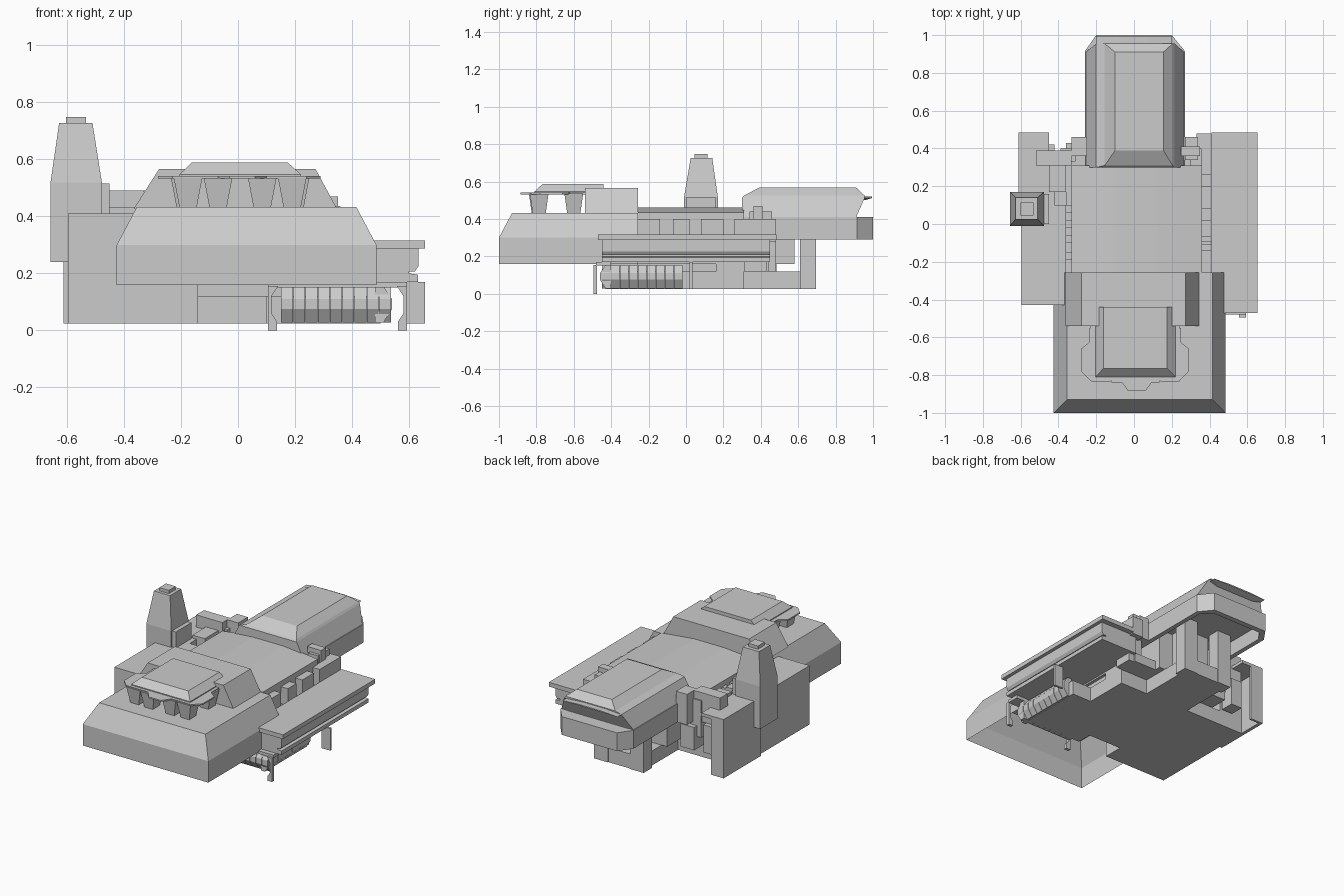
import bpy, bmesh, math

def make(name, verts, faces):
    me = bpy.data.meshes.new(name)
    me.from_pydata(verts, [], faces)
    bm = bmesh.new()
    bm.from_mesh(me)
    bmesh.ops.recalc_face_normals(bm, faces=bm.faces)
    bm.to_mesh(me)
    bm.free()
    ob = bpy.data.objects.new(name, me)
    bpy.context.collection.objects.link(ob)
    return ob

def skin(name, rings, bottom=True, top=True):
    n = len(rings[0])
    verts = [p for r in rings for p in r]
    faces = [(k*n+i, k*n+(i+1) % n, (k+1)*n+(i+1) % n, (k+1)*n+i)
             for k in range(len(rings)-1) for i in range(n)]
    if bottom:
        faces.append(tuple(range(n)))
    if top:
        faces.append(tuple((len(rings)-1)*n+i for i in range(n)))
    return make(name, verts, faces)

def loft(name, rects, **kw):
    """Stacked rectangles: (x0, x1, y0, y1, z)."""
    return skin(name, [[(a, c, z), (b, c, z), (b, d, z), (a, d, z)]
                       for a, b, c, d, z in rects], **kw)

def box(name, x0, x1, y0, y1, z0, z1):
    return loft(name, [(x0, x1, y0, y1, z0), (x0, x1, y0, y1, z1)])

def prism(name, poly, z0, z1):
    return skin(name, [[(x, y, z) for x, y in poly] for z in (z0, z1)])

def extrude_y(name, prof, y0, y1):
    return skin(name, [[(x, y, z) for x, z in prof] for y in (y0, y1)])

def extrude_x(name, prof, x0, x1):
    return skin(name, [[(x, y, z) for y, z in prof] for x in (x0, x1)])

# Front hull, an open-bottomed shell, with raised block behind the bridge
loft("front_hull", [(-.425, .485, -1, -.257, .16), (-.425, .485, -1, -.257, .30),
                    (-.355, .415, -.93, -.257, .432)], bottom=False)
loft("raised_block", [(-.362, .344, -.54, -.257, .425), (-.362, .344, -.54, -.257, .432),
                      (-.277, .272, -.54, -.257, .565)])

# Bridge: roof, visor plate and tapered window piers
loft("bridge_roof", [(-.205, .22, -.81, -.44, .535), (-.205, .22, -.81, -.44, .547),
                     (-.162, .175, -.765, -.44, .588)])
prism("bridge_visor", [(-.23, -.54), (-.23, -.62), (-.28, -.66), (-.28, -.78), (-.23, -.83),
                       (-.07, -.83), (-.03, -.885), (.06, -.885), (.1, -.83), (.24, -.83),
                       (.29, -.78), (.29, -.66), (.24, -.62), (.24, -.54)], .532, .541)
for i, (x, y) in enumerate([(-.175, -.785), (-.07, -.79), (.085, -.79), (.19, -.785),
                            (-.185, -.6), (.2, -.6)]):
    loft(f"bridge_pier_{i}", [(x-.03, x+.03, y-.035, y+.035, .43),
                              (x-.05, x+.05, y-.05, y+.05, .535)])

# Middle deck with a shallow faceted top, and side teeth
extrude_y("middle_deck", [(-.33, .16), (.36, .16), (.36, .435), (.2, .452), (.12, .46),
                          (-.1, .46), (-.2, .452), (-.33, .435)], -.257, .31)
for i, (y0, y1) in enumerate([(-.257, -.14), (-.07, .02), (.08, .2), (.26, .40)]):
    box(f"right_tooth_{i}", .355, .41, y0, y1, .29, .40)
for i, y in enumerate([-.2, -.15, -.10, .14]):
    box(f"right_rib_{i}", .355, .41, y-.01, y+.01, .17, .30)
for i, y in enumerate([-.17, -.08, 0, .08]):
    box(f"left_tooth_{i}", -.36, -.325, y-.02, y+.02, .2, .40)

# Rear cabin: hollow lower band with clipped corners, overhanging roof
prism("cabin_band", [(-.26, .3), (-.26, .915), (-.2, 1), (.2, 1), (.27, .915), (.27, .3),
                     (.24, .3), (.24, .9), (.18, .965), (-.18, .965), (-.23, .9), (-.23, .3)],
      .29, .41)
loft("cabin_roof", [(-.255, .265, .3, .91, .385), (-.255, .265, .3, .91, .41),
                    (-.2, .215, .3, .955, .512), (-.155, .205, .31, .955, .525),
                    (-.1, .155, .39, .91, .567)])
prism("cabin_rear_sill", [(-.25, .88), (-.2, .99), (.2, .99), (.26, .88)], .395, .408)
loft("cabin_rear_peak", [(-.14, .14, .9, .955, .5), (-.2, .2, .9, .995, .512),
                         (-.08, .08, .9, .995, .52)])

# Lower base and the legs holding the cabin
prism("base_plate", [(-.595, -.43), (-.14, -.43), (-.14, -.3), (.1, -.3), (.1, -.40),
                     (.5, -.40), (.5, .02), (.36, .02), (.36, .31), (.16, .31), (.16, .69),
                     (-.16, .69), (-.16, .31), (-.595, .31)], .025, .12)
box("base_core", -.36, .34, -.26, .31, .1, .2)
for i, x in enumerate((-.13, .13)):
    box(f"cabin_leg_{i}", x-.05, x+.05, .61, .695, .025, .39)
box("cabin_front_support", -.2, .2, .31, .48, .12, .39)
box("cabin_middle_support", -.1, .1, .48, .58, .16, .39)
box("base_step", .1, .36, .16, .44, .12, .18)

# Left side block with hollow rear bay
box("left_block", -.595, -.36, -.43, .1, .025, .41)
box("left_inner_block", -.36, -.14, -.43, -.25, .025, .17)
box("left_block_rear", -.595, -.42, .1, .31, .025, .41)
box("left_outer_wall", -.612, -.59, .1, .485, .025, .41)
box("left_bay_roof", -.612, -.45, .1, .485, .39, .41)
box("left_bay_end", -.612, -.52, .47, .485, .025, .41)
for i, b in enumerate([(-.52, -.33, .31, .39, .3, .49), (-.39, -.31, .33, .40, .2, .44),
                       (-.33, -.25, .36, .46, .29, .49), (-.45, -.36, .17, .31, .32, .43),
                       (-.50, -.42, .33, .42, .12, .30), (-.36, -.26, .31, .43, .12, .27)]):
    box(f"left_machinery_{i}", *b)

# Tapered tower with cap
loft("tower", [(-.657, -.477, -.01, .17, .24), (-.657, -.477, -.01, .17, .518),
               (-.627, -.51, .025, .14, .727)])
box("tower_cap", -.602, -.532, .045, .115, .72, .748)
box("tower_bracket", -.49, -.45, 0, .16, .40, .515)

# Right side platform and stepped stack beneath it
box("right_platform", .41, .655, -.47, .485, .288, .316)
extrude_y("right_stack", [(.36, .17), (.63, .17), (.63, .195), (.6, .20), (.6, .207),
                          (.62, .207), (.632, .225), (.632, .288), (.36, .288)], -.45, .45)
for i, b in enumerate([(.25, .35, .36, .41, .38, .47), (.27, .34, .34, .46, .29, .44),
                       (.33, .41, .40, .48, .28, .40), (.3, .4, .31, .43, .12, .29)]):
    box(f"right_machinery_{i}", *b)

# Segmented rounded bumpers below the right front corner
outer = [(0, .155), (.03, .155), (.06, .11), (.06, .075), (.03, .028), (0, .028)]
for i in range(9):
    a, b = .15+i*.043, .15+(i+1)*.043
    extrude_x(f"front_bumper_{i}", [(-.40-d, z) for d, z in outer], a+.001, b-.001)
    a, b = -.45+i*.048, -.45+(i+1)*.048
    extrude_y(f"right_bumper_{i}", [(.48+d, z) for d, z in outer], a+.001, b-.001)

# Bumper end brackets
for n, x, s in (("left", .105, 1), ("right", .592, -1)):
    extrude_y(f"bumper_bracket_{n}", [(x, .155), (x, 0), (x+s*.032, 0), (x+s*.032, .03),
                                      (x+s*.012, .06), (x+s*.012, .12), (x+s*.035, .155)],
              -.495, -.475)
box("bumper_rail", .105, .592, -.48, -.40, .15, .17)
box("right_hanging_panel", .59, .655, .02, .035, .025, .17)
